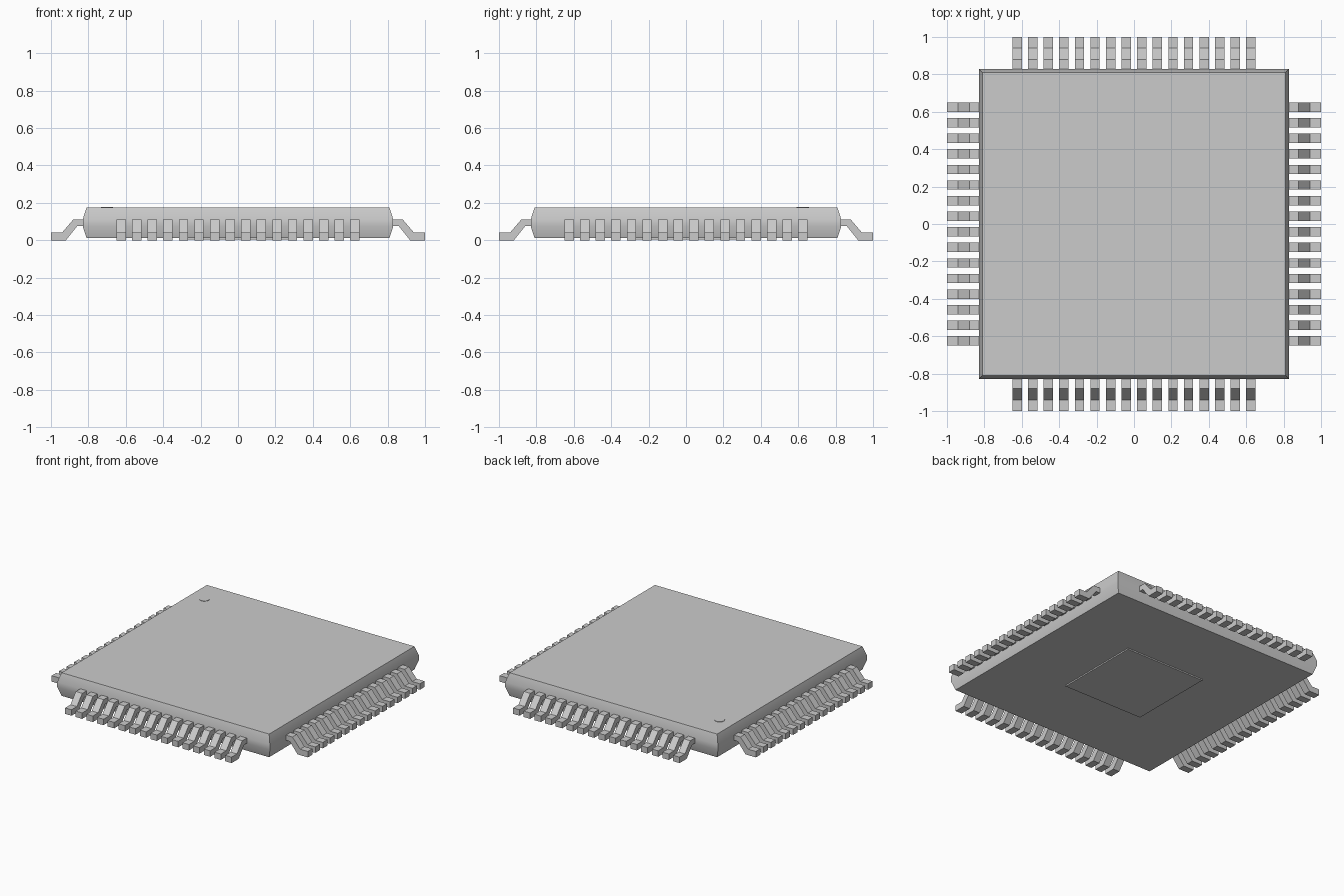
import bpy, bmesh, math
from mathutils import Matrix

cube = bpy.data.objects.get("Cube")
if cube:
    bpy.data.objects.remove(cube, do_unlink=True)

grey = bpy.data.materials.new("plain grey")
grey.use_nodes = True
colour = (0.6, 0.6, 0.6, 1.0)
grey.diffuse_color = colour
grey.node_tree.nodes["Principled BSDF"].inputs["Base Color"].default_value = colour


def add_object(name, bm, smooth=False):
    bmesh.ops.recalc_face_normals(bm, faces=bm.faces[:])
    mesh = bpy.data.meshes.new(name)
    bm.to_mesh(mesh)
    bm.free()
    mesh.materials.append(grey)
    obj = bpy.data.objects.new(name, mesh)
    bpy.context.collection.objects.link(obj)
    if smooth:
        bpy.ops.object.select_all(action='DESELECT')
        obj.select_set(True)
        bpy.context.view_layer.objects.active = obj
        bpy.ops.object.shade_smooth_by_angle(angle=math.radians(30))
    return obj


def stacked_squares(name, levels, smooth=False):
    """Solid lofted through squares given as (half width, height)."""
    bm = bmesh.new()
    rings = [[bm.verts.new((sx * h, sy * h, z))
              for sx, sy in ((-1, -1), (1, -1), (1, 1), (-1, 1))]
             for h, z in levels]
    for low, high in zip(rings, rings[1:]):
        for i in range(4):
            j = (i + 1) % 4
            bm.faces.new((low[i], low[j], high[j], high[i]))
    bm.faces.new(rings[0][::-1])
    bm.faces.new(rings[-1])
    return add_object(name, bm, smooth)


# Package body with rounded sides, and the pad beneath it
stacked_squares("body", [(0.81, 0.012), (0.83, 0.075),
                         (0.83, 0.112), (0.81, 0.175)], smooth=True)
stacked_squares("bottom_pad", [(0.31, 0.003), (0.31, 0.013)])

# Round corner marker
bm = bmesh.new()
bmesh.ops.create_cone(bm, cap_ends=True, segments=32, radius1=0.033,
                      radius2=0.033, depth=0.006,
                      matrix=Matrix.Translation((-0.70, 0.625, 0.175)))
add_object("corner_marker", bm, smooth=True)

# Bent leads: one side profile (distance outward, height), repeated in rows
LEAD = [(0.81, 0.112), (0.88, 0.112), (0.94, 0.042), (1.0, 0.042),
        (1.0, 0.0), (0.92, 0.0), (0.86, 0.075), (0.81, 0.075)]
COUNT, PITCH, WIDTH = 16, 0.0833, 0.05


def lead_row(name, turn):
    bm = bmesh.new()
    for n in range(COUNT):
        x = (n - (COUNT - 1) / 2) * PITCH
        face = bm.faces.new([bm.verts.new((x - WIDTH / 2, -d, z)) for d, z in LEAD])
        out = bmesh.ops.extrude_face_region(bm, geom=[face], use_keep_orig=True)
        moved = [g for g in out["geom"] if isinstance(g, bmesh.types.BMVert)]
        bmesh.ops.translate(bm, verts=moved, vec=(WIDTH, 0, 0))
    bmesh.ops.rotate(bm, verts=bm.verts[:], cent=(0, 0, 0),
                     matrix=Matrix.Rotation(turn * math.pi / 2, 3, 'Z'))
    add_object(name, bm)


for turn, side in enumerate(("front", "left", "back", "right")):
    lead_row(side + "_leads", turn)
